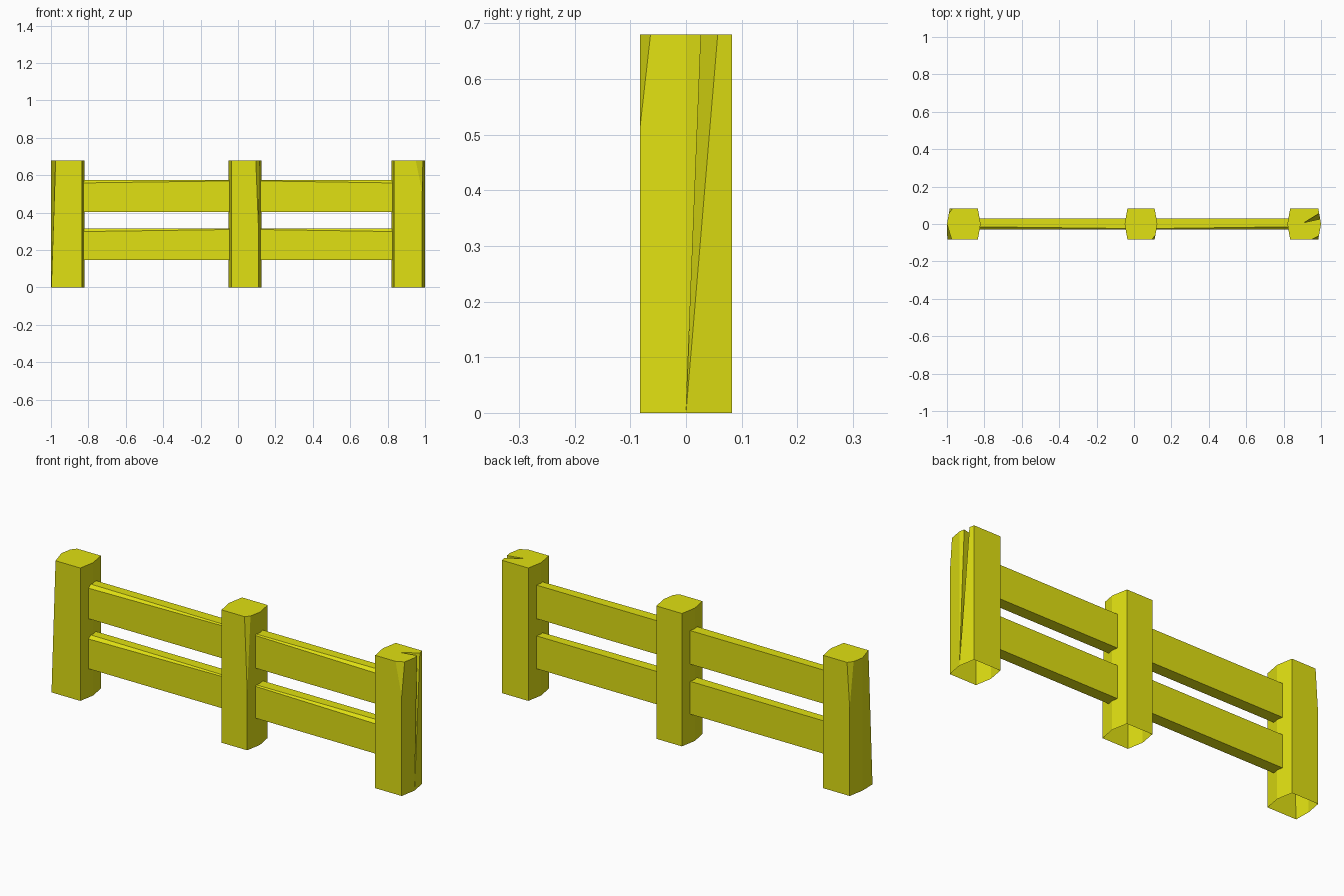
import bpy, bmesh
from mathutils import Vector

if "Cube" in bpy.data.objects:
    bpy.data.objects.remove(bpy.data.objects["Cube"])

H, D = 0.68, 0.083

mat = bpy.data.materials.new("yellow_paint")
mat.diffuse_color = (0.75, 0.75, 0.006, 1)
mat.use_nodes = True
mat.node_tree.nodes["Principled BSDF"].inputs["Base Color"].default_value = mat.diffuse_color


def finish(bm, name):
    bmesh.ops.recalc_face_normals(bm, faces=bm.faces)
    me = bpy.data.meshes.new(name)
    bm.to_mesh(me)
    bm.free()
    me.materials.append(mat)
    ob = bpy.data.objects.new(name, me)
    bpy.context.collection.objects.link(ob)


def loft(a, b, cap_start=True):
    """Join two matching rings of points and cap the ends."""
    bm = bmesh.new()
    va = [bm.verts.new(p) for p in a]
    vb = [bm.verts.new(p) for p in b]
    n = len(va)
    for i in range(n):
        j = (i + 1) % n
        bm.faces.new((va[i], va[j], vb[j], vb[i]))
    bm.faces.new(vb)
    if cap_start:
        bm.faces.new(va[::-1])
    bmesh.ops.remove_doubles(bm, verts=bm.verts, dist=1e-5)
    return bm


def chip(bm, p, q, r, corner):
    """Slice off the corner lying beyond the plane p, q, r."""
    p, q, r, corner = map(Vector, (p, q, r, corner))
    n = (q - p).cross(r - p).normalized()
    if n.dot(corner - p) < 0:
        n = -n
    res = bmesh.ops.bisect_plane(
        bm, geom=bm.verts[:] + bm.edges[:] + bm.faces[:],
        plane_co=p, plane_no=n, clear_outer=True)
    cut = [e for e in res["geom_cut"] if isinstance(e, bmesh.types.BMEdge)]
    bmesh.ops.contextual_create(bm, geom=cut)


def hexagon(x0, x1):
    i = 0.015
    return [(x0 + i, -D), (x1 - i, -D), (x1, 0), (x1 - i, D), (x0 + i, D), (x0, 0)]


def post(bottom, top):
    return loft([(x, y, 0) for x, y in bottom], [(x, y, H) for x, y in top], False)


# Left post: front corner flares towards the ground, back corner is chipped
top = hexagon(-1, -0.82)
top[0] = (-0.975, -D)
bottom = hexagon(-1, -0.82)
bottom[0] = (-0.998, -D)
bm = post(bottom, top)
chip(bm, (-0.97, D, H), (-0.99, 0.057, H), (-0.985, D, 0.45), (-0.985, D, H))
finish(bm, "left_post")

# Middle post with chipped front corner
ring = hexagon(-0.05, 0.125)
bm = post(ring, ring)
chip(bm, (0.095, -D, H), (0.115, -0.06, H), (0.11, -D, 0.3), (0.11, -D, H))
finish(bm, "middle_post")

# Right post with a tapering crack in the outer side and a chipped corner
base = hexagon(0.82, 1)
bottom = base[:3] + [(1, 0)] * 3 + base[3:]
top = base[:3] + [(0.995, 0.027), (0.91, 0.008), (0.99, 0.057)] + base[3:]
bm = post(bottom, top)
chip(bm, (0.95, -D, H), (0.99, -0.063, H), (0.985, -D, 0.51), (0.985, -D, H))
finish(bm, "right_post")


# Rails: the front top edge is shaved more at the outer end
def rail_ring(x, z0, z1, drop, inset):
    pts = [(-0.03, z0), (0.03, z0), (0.03, z1), (-0.03 + inset, z1), (-0.03, z1 - drop)]
    return [(x, y, z) for y, z in pts]


for level, z0, z1 in (("lower", 0.147, 0.315), ("upper", 0.403, 0.575)):
    for side, outer, inner in (("left", -0.835, -0.035), ("right", 0.835, 0.11)):
        finish(loft(rail_ring(outer, z0, z1, 0.016, 0.015),
                    rail_ring(inner, z0, z1, 0.005, 0.006)),
               f"{level}_{side}_rail")
